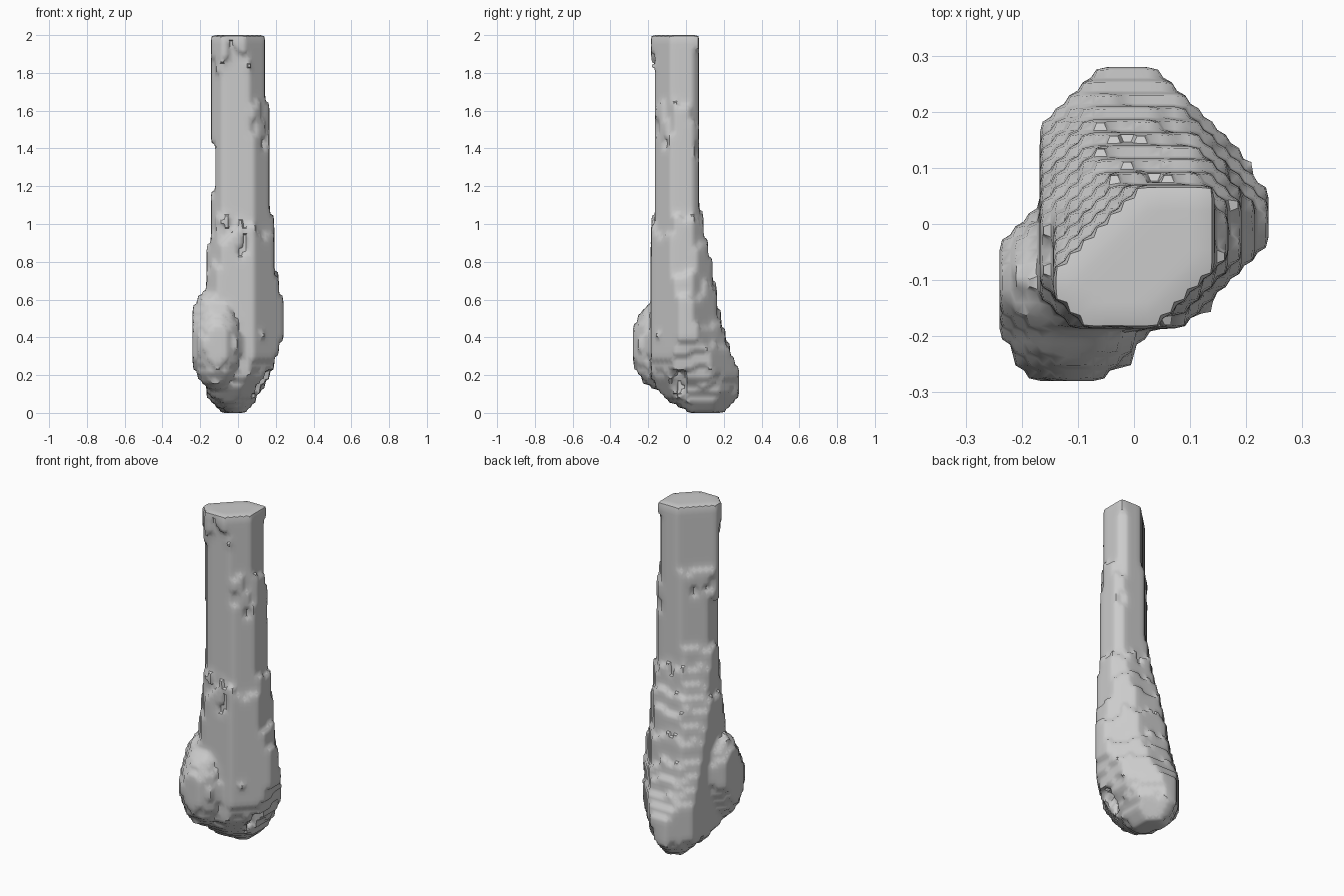
import bpy, bmesh
from mathutils import Vector, noise

if "Cube" in bpy.data.objects:
    bpy.data.objects.remove(bpy.data.objects["Cube"])

# Eight-sided sections: z, min/max of x, y, x+y and x-y
SECTIONS = [
    (0.00, -.07, .04, .03, .21, -.01, .19, -.24, -.01),
    (0.05, -.125, .08, -.07, .255, -.14, .23, -.30, .07),
    (0.10, -.165, .11, -.14, .285, -.24, .28, -.34, .15),
    (0.20, -.17, .17, -.19, .285, -.34, .31, -.35, .23),
    (0.30, -.17, .20, -.19, .245, -.35, .32, -.34, .265),
    (0.40, -.17, .24, -.185, .205, -.35, .295, -.30, .28),
    (0.55, -.175, .24, -.185, .17, -.32, .27, -.26, .28),
    (0.80, -.165, .195, -.18, .13, -.28, .25, -.20, .275),
    (1.00, -.145, .185, -.175, .085, -.26, .22, -.13, .255),
    (1.20, -.125, .165, -.165, .073, -.25, .20, -.09, .245),
    (1.62, -.14, .16, -.165, .073, -.25, .19, -.07, .235),
    (1.68, -.14, .14, -.165, .073, -.25, .19, -.06, .23),
    (2.00, -.14, .14, -.18, .073, -.265, .19, -.055, .23),
]
# Rounded lumps: centre, radii
LUMPS = [((-.12, -.10, .44), (.14, .13, .22)),      # side knob
         ((-.11, -.14, .36), (.14, .15, .24))]      # front knob
GROOVE = ((.16, -.03, .14), (.085, .045, .10))      # notch under the end

CELL = Vector((.024, .28 / 12, .025))
NX, NY, NZ = 20, 24, 80


def in_lump(p, lump):
    return sum(((p[i] - lump[0][i]) / lump[1][i]) ** 2 for i in range(3)) <= 1


def limits(z):
    for a, b in zip(SECTIONS, SECTIONS[1:]):
        if z <= b[0]:
            t = (z - a[0]) / (b[0] - a[0])
            return [u + (v - u) * t for u, v in zip(a[1:], b[1:])]
    return SECTIONS[-1][1:]


def inside(p, lim):
    if any(in_lump(p, l) for l in LUMPS):
        return True
    if in_lump(p, GROOVE):
        return False
    # slight surface pitting
    rough = .009 * noise.noise(Vector((p.x * 18, p.y * 18, p.z * 9)))
    values = (p.x, p.y, p.x + p.y, p.x - p.y)
    return all(lim[2 * i] - rough <= v <= lim[2 * i + 1] + rough
               for i, v in enumerate(values))


# Fill the grid cells that lie inside the bone
filled = set()
for k in range(NZ):
    lim = limits((k + .5) * CELL.z)
    for i in range(NX):
        for j in range(NY):
            p = Vector(((i + .5 - NX / 2) * CELL.x, (j + .5 - NY / 2) * CELL.y, (k + .5) * CELL.z))
            if inside(p, lim):
                filled.add((i, j, k))

# Skin the filled cells with their outer faces
bm = bmesh.new()
verts = {}


def corner(c):
    if c not in verts:
        verts[c] = bm.verts.new(((c[0] - NX / 2) * CELL.x, (c[1] - NY / 2) * CELL.y, c[2] * CELL.z))
    return verts[c]


for cell in sorted(filled):
    for axis in range(3):
        u, v = (axis + 1) % 3, (axis + 2) % 3
        for side in (0, 1):
            other = list(cell)
            other[axis] += 2 * side - 1
            if tuple(other) in filled:
                continue
            ring = []
            for du, dv in ((0, 0), (1, 0), (1, 1), (0, 1)):
                c = list(cell)
                c[axis] += side
                c[u] += du
                c[v] += dv
                ring.append(corner(tuple(c)))
            bm.faces.new(ring if side else ring[::-1])

# Melt the steps into worn terraces
for _ in range(2):
    bmesh.ops.smooth_vert(bm, verts=bm.verts, factor=.5,
                          use_axis_x=True, use_axis_y=True, use_axis_z=True)

mesh = bpy.data.meshes.new("bone_end")
bm.to_mesh(mesh)
bm.free()
bone = bpy.data.objects.new("bone_end", mesh)
bpy.context.collection.objects.link(bone)
bpy.context.view_layer.objects.active = bone
bone.select_set(True)
bpy.ops.object.shade_smooth_by_angle(angle=.9)
